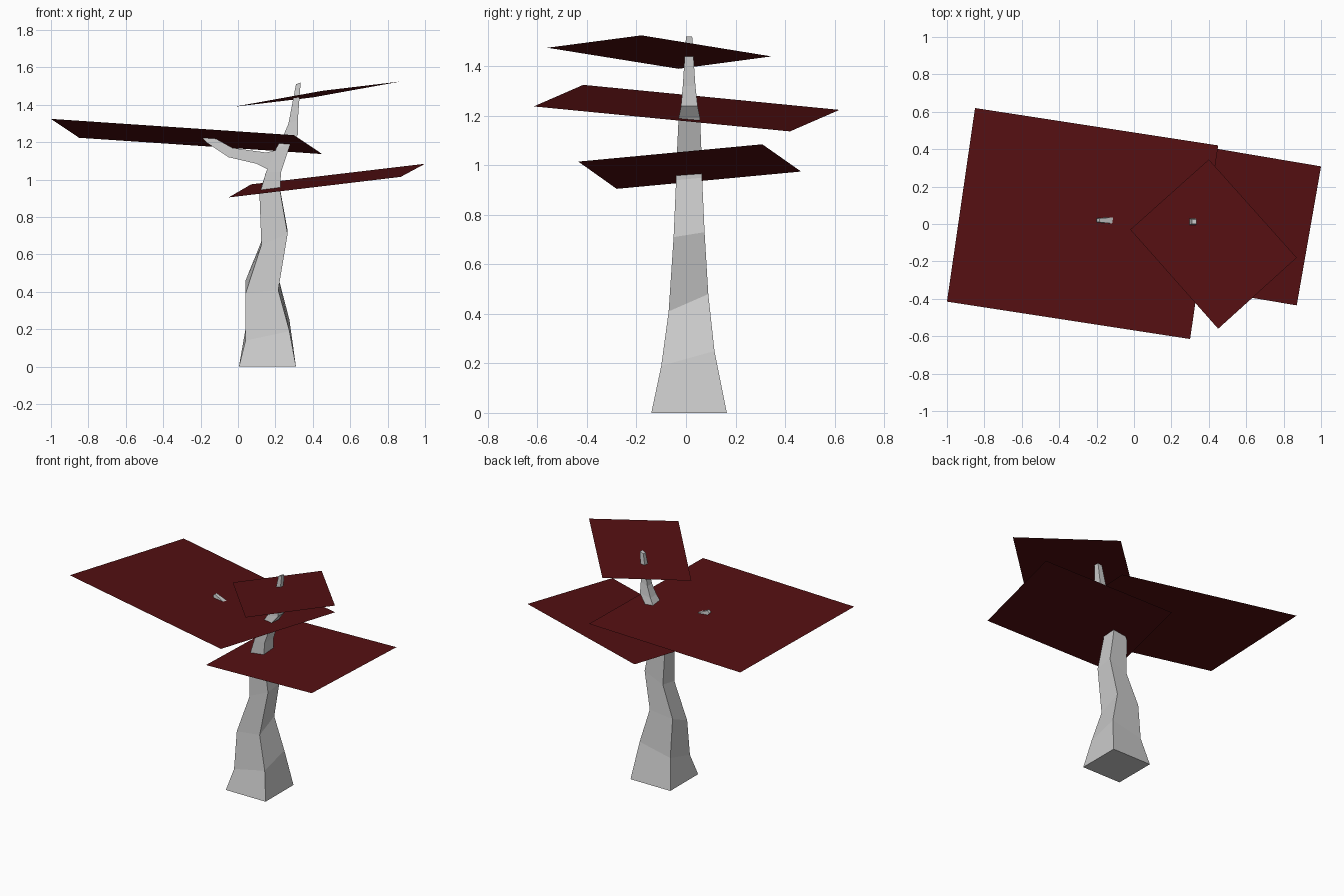
import bpy


def make_object(name, verts, faces, mat=None):
    mesh = bpy.data.meshes.new(name)
    mesh.from_pydata(verts, [], faces)
    mesh.update()
    obj = bpy.data.objects.new(name, mesh)
    bpy.context.collection.objects.link(obj)
    if mat:
        mesh.materials.append(mat)
    return obj


def limb(name, rings):
    """Four-sided limb; ring = left x, z, right x, z, front y, back y, rise to the back."""
    verts, faces = [], []
    for xl, zl, xr, zr, y0, y1, dz in rings:
        verts += [(xl, y0, zl), (xr, y0, zr), (xr, y1, zr + dz), (xl, y1, zl + dz)]
    for r in range(len(rings) - 1):
        for i in range(4):
            a, b = r * 4 + i, r * 4 + (i + 1) % 4
            faces.append((a, b, b + 4, a + 4))
    n = len(verts)
    faces += [(3, 2, 1, 0), (n - 4, n - 3, n - 2, n - 1)]
    return make_object(name, verts, faces)


red = bpy.data.materials.new("dark_red_leaves")
red.diffuse_color = (0.09, 0.005, 0.006, 1)

# Trunk, bending right into the upper branch
limb("trunk", [
    (0.005, 0.00, 0.31, 0.00, -0.14, 0.165, 0),
    (0.04, 0.14, 0.275, 0.19, -0.10, 0.115, 0.06),
    (0.04, 0.39, 0.215, 0.41, -0.07, 0.09, 0.07),
    (0.125, 0.65, 0.265, 0.71, -0.05, 0.075, 0.02),
    (0.115, 0.92, 0.225, 0.94, -0.04, 0.065, 0.01),
    (0.15, 1.04, 0.23, 1.04, -0.037, 0.063, 0),
    (0.205, 1.17, 0.28, 1.19, -0.03, 0.057, 0),
    (0.24, 1.23, 0.32, 1.24, -0.02, 0.047, 0),
    (0.27, 1.30, 0.32, 1.32, -0.013, 0.038, 0),
    (0.31, 1.51, 0.335, 1.52, 0.0, 0.025, 0),
])

# Side branch to the left (sections run from the fork to the tip)
limb("left_branch", [
    (0.21, 1.16, 0.19, 1.04, -0.03, 0.055, 0),
    (0.15, 1.145, 0.10, 1.085, -0.025, 0.05, 0),
    (-0.03, 1.17, -0.05, 1.12, -0.01, 0.04, 0),
    (-0.12, 1.22, -0.17, 1.20, 0.003, 0.035, 0),
    (-0.185, 1.25, -0.20, 1.235, 0.01, 0.03, 0),
])

# Flat leaf sheets
sheets = {
    "middle_canopy": [(-1.0, -0.415, 1.325), (0.30, -0.615, 1.238),
                      (0.45, 0.42, 1.137), (-0.85, 0.62, 1.224)],
    "lower_canopy": [(-0.05, -0.28, 0.905), (0.87, -0.435, 1.015),
                     (1.0, 0.308, 1.085), (0.07, 0.465, 0.975)],
    "top_canopy": [(-0.02, -0.03, 1.39), (0.45, -0.56, 1.475),
                   (0.87, -0.18, 1.525), (0.40, 0.345, 1.44)],
}
for name, corners in sheets.items():
    make_object(name, corners, [(0, 1, 2, 3)], red)
